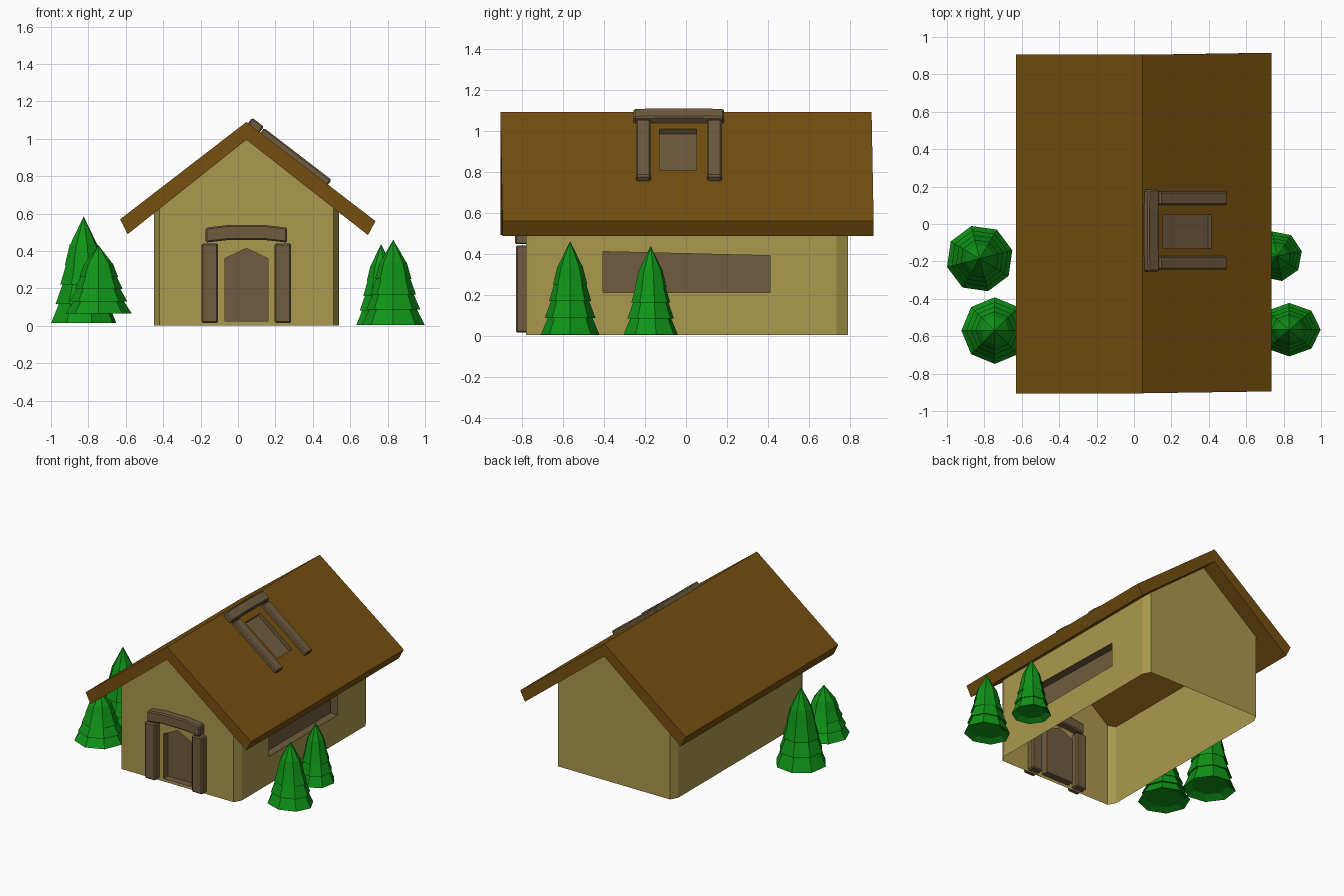
import bpy, bmesh, math
from mathutils import Matrix, Vector

cube = bpy.data.objects.get("Cube")
if cube:
    bpy.data.objects.remove(cube, do_unlink=True)


def material(name, rgb):
    m = bpy.data.materials.new(name)
    m.use_nodes = True
    m.diffuse_color = (*rgb, 1)
    m.node_tree.nodes["Principled BSDF"].inputs["Base Color"].default_value = (*rgb, 1)
    return m


PLASTER = material("yellow plaster", (0.41, 0.32, 0.075))
ROOF = material("brown roof", (0.18, 0.078, 0.005))
WOOD = material("grey brown wood", (0.16, 0.107, 0.05))
GREEN = material("pine green", (0.005, 0.30, 0.009))


def finish(bm, name, *mats):
    bmesh.ops.recalc_face_normals(bm, faces=bm.faces)
    mesh = bpy.data.meshes.new(name)
    bm.to_mesh(mesh)
    bm.free()
    for m in mats:
        mesh.materials.append(m)
    ob = bpy.data.objects.new(name, mesh)
    bpy.context.collection.objects.link(ob)
    return ob


def bridge(bm, a, b, mat=0):
    for i in range(len(a)):
        j = (i + 1) % len(a)
        bm.faces.new((a[i], a[j], b[j], b[i])).material_index = mat


def recessed_panel(bm, outer, hole, push):
    """Wall face with a sunken wooden opening."""
    rim = [bm.verts.new(p) for p in hole]
    back = [bm.verts.new(Vector(p) + Vector(push)) for p in hole]
    bridge(bm, outer, rim)
    bridge(bm, rim, back, 1)
    bm.faces.new(back).material_index = 1


def beam(name, outline, w0, w1, matrix):
    """Bevelled prism: outline in the panel plane, w along its normal."""
    bm = bmesh.new()
    lo = [bm.verts.new((u, v, w0)) for u, v in outline]
    hi = [bm.verts.new((u, v, w1)) for u, v in outline]
    bridge(bm, lo, hi)
    bm.faces.new(lo)
    bm.faces.new(hi)
    bmesh.ops.recalc_face_normals(bm, faces=bm.faces)
    edges = [e for e in bm.edges if e.calc_face_angle(0) > 1]
    bmesh.ops.bevel(bm, geom=edges, offset=0.008, segments=1, affect='EDGES')
    bm.transform(matrix)
    return finish(bm, name, WOOD)


def frame(prefix, matrix, offset, width, v0, v1, lintel, w0, w1, arch):
    """Two posts under a slightly arched lintel."""
    for side, s in (("left", 1), ("right", -1)):
        a, b = s * offset - width / 2, s * offset + width / 2
        beam(f"{prefix}_{side}_post", [(a, v0), (b, v0), (b, v1), (a, v1)], w0, w1, matrix)
    half, low, high = lintel
    us = [half * k for k in (-1, -0.45, 0.45, 1)]
    lift = (0, arch, arch, 0)
    outline = [(u, low + k) for u, k in zip(us, lift)]
    outline += [(u, high + k) for u, k in reversed(list(zip(us, lift)))]
    beam(f"{prefix}_lintel", outline, w0, w1 + 0.005, matrix)


# Walls: chamfered shell, open below
CX, RIDGE, EAVE_SLOPE = 0.045, 1.0, 0.787
FRONT, BACK = -0.78, 0.79


def wall_top(x):
    return RIDGE - EAVE_SLOPE * abs(x - CX)


bm = bmesh.new()
plan = [(-0.42, FRONT), (0.51, FRONT), (0.54, FRONT + 0.055), (0.54, BACK - 0.055),
        (0.51, BACK), (-0.42, BACK), (-0.45, BACK - 0.055), (-0.45, FRONT + 0.055)]
low = [bm.verts.new((x, y, 0.003)) for x, y in plan]
top = [bm.verts.new((x, y, wall_top(x))) for x, y in plan]
front_peak = bm.verts.new((CX, FRONT, RIDGE))
back_peak = bm.verts.new((CX, BACK, RIDGE))
recessed_panel(bm, [low[0], low[1], top[1], front_peak, top[0]],
               [(x, FRONT, z) for x, z in
                ((-0.07, 0.025), (0.16, 0.025), (0.16, 0.36), (CX, 0.415), (-0.07, 0.36))],
               (0, 0.05, 0))
recessed_panel(bm, [low[2], low[3], top[3], top[2]],
               [(0.54, y, z) for y, z in
                ((-0.405, 0.21), (0.41, 0.21), (0.41, 0.39), (-0.405, 0.41))],
               (-0.06, 0, 0))
bm.faces.new((low[4], low[5], top[5], back_peak, top[4]))
for i in (1, 3, 5, 6, 7):
    j = (i + 1) % 8
    bm.faces.new((low[i], low[j], top[j], top[i]))
finish(bm, "walls", PLASTER, WOOD)

# Roof: folded slab with a sunken skylight
down = Vector((0.69, 0, -0.53)).normalized()
normal = Vector((-down.z, 0, down.x))
ridge = Vector((CX, 0, 1.09))
profile = [(-0.63, 0.57), (CX, 1.09), (0.735, 0.56), (0.695, 0.485), (CX, 0.995), (-0.59, 0.49)]
bm = bmesh.new()
ends = []
for y in (-0.905, 0.905):
    ends.append([bm.verts.new((x, y + (0.01 if x > 0.5 else 0), z)) for x, z in profile])
f, b = ends
hole = [ridge + down * s + Vector((0, y, 0))
        for s, y in ((0.135, -0.13), (0.465, -0.13), (0.465, 0.05), (0.135, 0.05))]
recessed_panel(bm, [f[1], f[2], b[2], b[1]], hole, -0.03 * normal)
for i in (0, 2, 3, 4, 5):
    j = (i + 1) % 6
    bm.faces.new((f[i], f[j], b[j], b[i]))
for e in ends:
    bm.faces.new((e[0], e[1], e[4], e[5]))
    bm.faces.new((e[1], e[2], e[3], e[4]))
finish(bm, "roof", ROOF, WOOD)


# Door and skylight frames
def plane(origin, u, v, w):
    m = Matrix((u, v, w)).transposed().to_4x4()
    m.translation = origin
    return m


door_plane = plane((CX, FRONT, 0), (1, 0, 0), (0, 0, 1), (0, -1, 0))
frame("door", door_plane, 0.195, 0.088, 0.015, 0.44, (0.218, 0.445, 0.525), -0.05, 0.05, 0.014)
roof_plane = plane(ridge + Vector((0, -0.035, 0)), (0, 1, 0), -down, normal)
frame("skylight", roof_plane, 0.173, 0.073, -0.55, -0.095, (0.22, -0.09, -0.015), -0.015, 0.032, 0.004)


# Pines: stacked eight-sided skirts
def pine(name, x, y, base, peak, rx, ry, turn):
    bm = bmesh.new()
    tiers = 5
    rings = [(0.7, 0.05)]
    for k in range(tiers):
        r = 1 - 0.14 * k
        rings += [(r, 0.18 * k), (r * 0.74, 0.18 * (k + 1) + 0.015)]
    rings.pop()
    loops = []
    for r, h in rings:
        loop = []
        for i in range(8):
            a = turn + i * math.tau / 8
            loop.append(bm.verts.new((x + rx * r * math.cos(a), y + ry * r * math.sin(a),
                                      base + (peak - base) * h)))
        loops.append(loop)
    for a, b in zip(loops, loops[1:]):
        bridge(bm, a, b)
    bm.faces.new(loops[0])
    tip = bm.verts.new((x, y, peak))
    for i in range(8):
        bm.faces.new((loops[-1][i], loops[-1][(i + 1) % 8], tip))
    finish(bm, name, GREEN)


pine("right_back_pine", -0.825, -0.185, 0.015, 0.585, 0.18, 0.18, 0.25)
pine("right_front_pine", -0.745, -0.57, 0.065, 0.43, 0.178, 0.178, 0.0)
pine("left_front_pine", 0.83, -0.565, 0.005, 0.46, 0.168, 0.143, 0.0)
pine("left_back_pine", 0.765, -0.172, 0.005, 0.437, 0.135, 0.135, 0.2)
